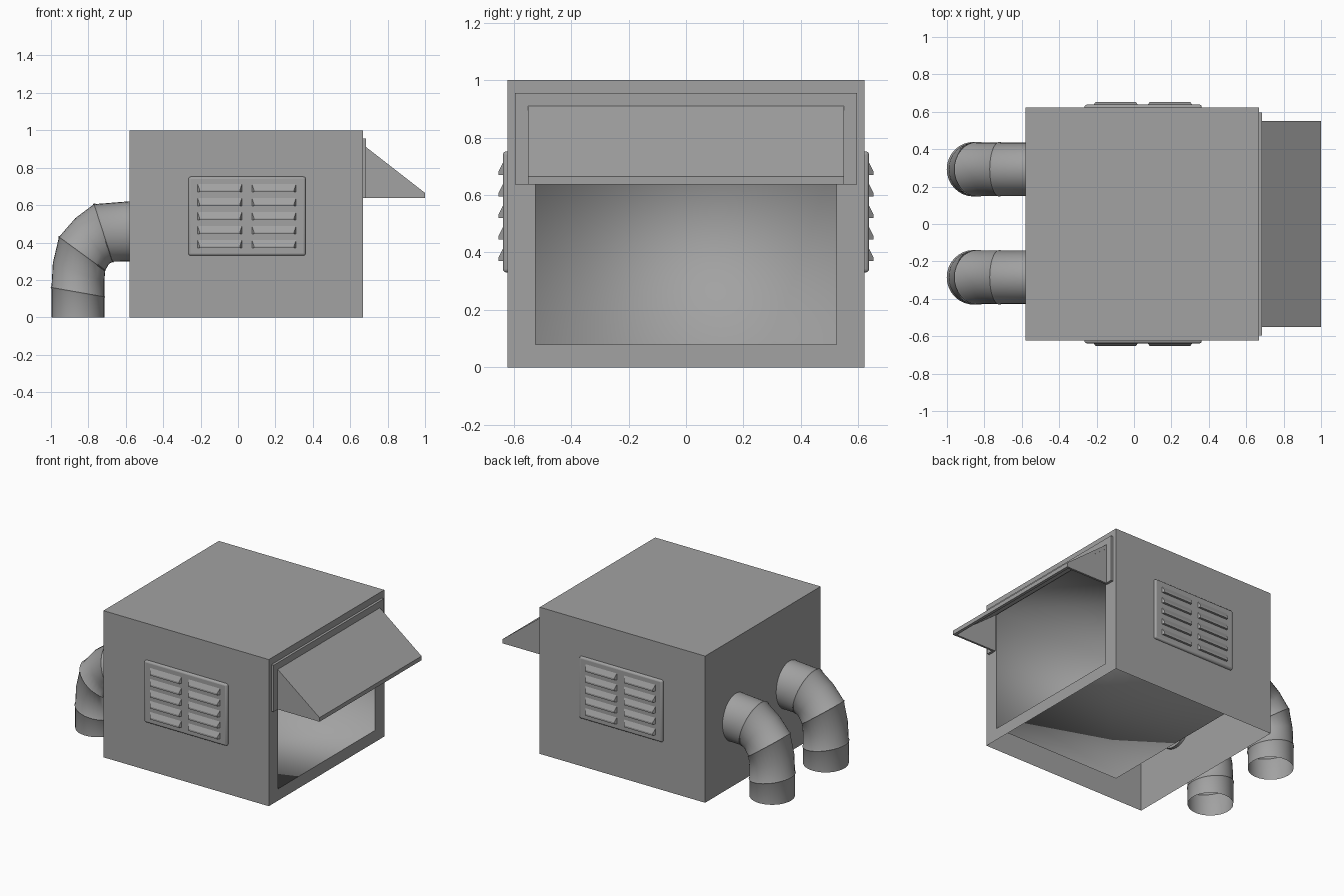
import bpy, bmesh, math
from mathutils import Vector

cube = bpy.data.objects.get("Cube")
if cube:
    bpy.data.objects.remove(cube, do_unlink=True)

GREY = (0.36, 0.36, 0.36, 1)
metal = bpy.data.materials.new("grey metal")
metal.use_nodes = True
metal.diffuse_color = GREY
metal.node_tree.nodes["Principled BSDF"].inputs["Base Color"].default_value = GREY


def finish(name, bm, fix_normals=True):
    if fix_normals:
        bmesh.ops.recalc_face_normals(bm, faces=bm.faces)
    mesh = bpy.data.meshes.new(name)
    bm.to_mesh(mesh)
    bm.free()
    mesh.materials.append(metal)
    ob = bpy.data.objects.new(name, mesh)
    bpy.context.collection.objects.link(ob)
    return ob


def smooth(ob, degrees=35):
    bpy.ops.object.select_all(action='DESELECT')
    ob.select_set(True)
    bpy.context.view_layer.objects.active = ob
    bpy.ops.object.shade_smooth_by_angle(angle=math.radians(degrees))


def block(bm, lo, hi):
    """Axis-aligned box between two corners."""
    verts = bmesh.ops.create_cube(bm, size=1)["verts"]
    for v in verts:
        v.co = Vector([lo[i] if v.co[i] < 0 else hi[i] for i in range(3)])
    return verts


def prism(name, profile, y0, y1):
    """Profile in x and z, drawn out along y."""
    bm = bmesh.new()
    face = bm.faces.new([bm.verts.new((x, y0, z)) for x, z in profile])
    out = bmesh.ops.extrude_face_region(bm, geom=[face])["geom"]
    # the first cap stays as the closing end
    for v in out:
        if isinstance(v, bmesh.types.BMVert):
            v.co.y = y1
    if not face.is_valid:
        bmesh.ops.holes_fill(bm, edges=bm.edges)
    return finish(name, bm)


# Housing: open underneath, with a rounded-shaded recess cut into the +x side
bm = bmesh.new()
block(bm, (-0.58, -0.622, 0), (0.668, 0.622, 1))
bmesh.ops.recalc_face_normals(bm, faces=bm.faces)
bm.faces.ensure_lookup_table()
bottom = [f for f in bm.faces if f.normal.z < -0.5]
mouth = next(f for f in bm.faces if f.normal.x > 0.5)
bmesh.ops.inset_region(bm, faces=[mouth], thickness=0.09)
for v in mouth.verts:
    v.co.y = math.copysign(0.524, v.co.y)
    v.co.z = 0.08 if v.co.z < 0.5 else 0.92
back = bmesh.ops.extrude_discrete_faces(bm, faces=[mouth])["faces"][0]
for v in back.verts:
    v.co.x = -0.295
recess = {back}
for e in back.edges:
    recess.update(e.link_faces)
for f in recess:
    f.smooth = True
for e in bm.edges:
    if not all(f in recess for f in e.link_faces):
        e.smooth = False
bmesh.ops.delete(bm, geom=bottom, context='FACES_ONLY')
finish("housing", bm, fix_normals=False)

# Hood: sloping sheet with a lip, triangular cheeks and a mounting flange
prism("hood_sheet", [(0.67, 0.91), (0.685, 0.91), (1.0, 0.665), (1.0, 0.637),
                     (0.98, 0.637), (0.98, 0.655), (0.67, 0.892)], -0.55, 0.55)
bm = bmesh.new()
block(bm, (0.668, -0.595, 0.89), (0.685, 0.595, 0.955))
for s in (-1, 1):
    ys = sorted((s * 0.55, s * 0.595))
    block(bm, (0.668, ys[0], 0.637), (0.685, ys[1], 0.89))
    side = "left" if s > 0 else "right"
    prism("hood_cheek_" + side, [(0.67, 0.637), (0.99, 0.637), (0.99, 0.665), (0.67, 0.905)],
          s * 0.535, s * 0.549)
finish("hood_flange", bm)

# Louvred vents on the front and back walls
for s, side in ((-1, "front"), (1, "back")):
    bm = bmesh.new()
    ys = sorted((s * 0.61, s * 0.638))
    block(bm, (-0.265, ys[0], 0.33), (0.362, ys[1], 0.752))
    plate = finish(side + "_vent_plate", bm)
    bevel = plate.modifiers.new("Bevel", 'BEVEL')
    bevel.width, bevel.segments = 0.012, 3
    smooth(plate)

    bm = bmesh.new()
    for row in range(5):
        z = 0.37 + row * 0.075
        for x in (-0.22, 0.07):
            for v in block(bm, (x, s * 0.632, z), (x + 0.245, s * 0.653, z + 0.055)):
                if abs(v.co.y) > 0.64:
                    mid = x + 0.1225
                    v.co.x = mid + (v.co.x - mid) * 0.88
                    if v.co.z > z + 0.03:
                        v.co.z = z + 0.012
    finish(side + "_vent_louvres", bm)

# Elbow pipes: each ring is given by its outer and inner point in x and z
RINGS = [((-0.997, 0), (-0.715, 0), False),
         ((-0.997, 0.16), (-0.715, 0.11), True),
         ((-0.99, 0.29), (-0.715, 0.19), False),
         ((-0.957, 0.43), (-0.71, 0.25), True),
         ((-0.87, 0.53), (-0.69, 0.285), False),
         ((-0.77, 0.605), (-0.67, 0.297), True),
         ((-0.56, 0.622), (-0.56, 0.3), False)]
SIDES = 32


def pipe(name, y):
    pts = [(Vector(o), Vector(i)) for o, i, seam in RINGS]
    sections = []
    for k, (o, i) in enumerate(pts):
        if not RINGS[k][2]:
            sections.append((o, i, 1))
            continue
        before, after = pts[k - 1], pts[k + 1]
        sections += [(o.lerp(before[0], 0.06), i.lerp(before[1], 0.06), 1), (o, i, 1.03),
                     (o.lerp(after[0], 0.06), i.lerp(after[1], 0.06), 1)]
    bm = bmesh.new()
    loops = []
    for o, i, grow in sections:
        mid, half = (o + i) / 2, (o - i) / 2 * grow
        loop = []
        for n in range(SIDES):
            a = math.tau * n / SIDES
            p = mid + half * math.cos(a)
            loop.append(bm.verts.new((p.x, y + 0.142 * grow * math.sin(a), p.y)))
        loops.append(loop)
    for a, b in zip(loops, loops[1:]):
        for n in range(SIDES):
            m = (n + 1) % SIDES
            bm.faces.new((a[n], a[m], b[m], b[n]))
    smooth(finish(name, bm), 50)


pipe("left_pipe", 0.293)
pipe("right_pipe", -0.285)
